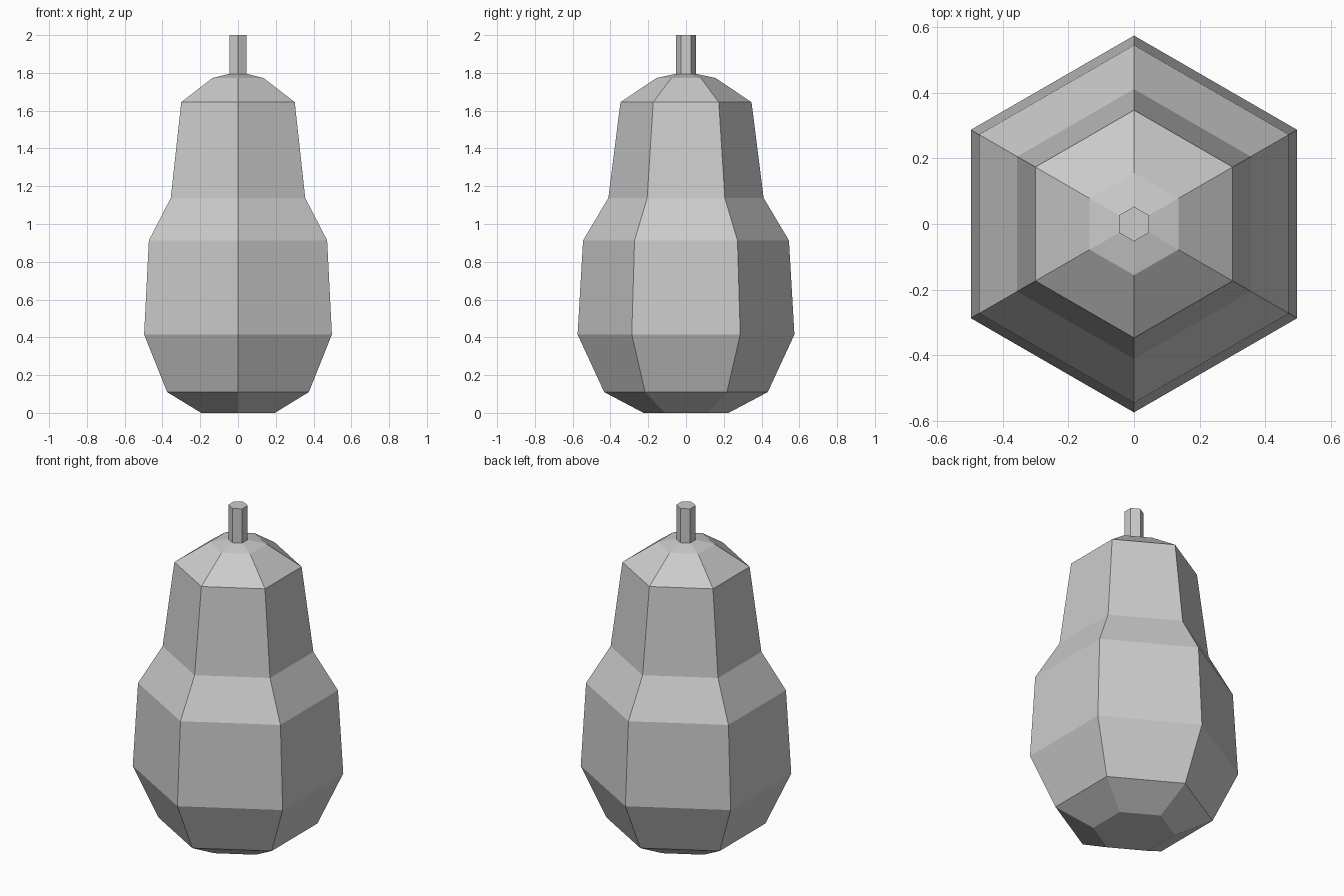
import bpy, bmesh, math

if "Cube" in bpy.data.objects:
    bpy.data.objects.remove(bpy.data.objects["Cube"])

SIDES = 6


def lathe(name, profile):
    """Six-sided solid from (radius, height) rings, corners on the y axis."""
    bm = bmesh.new()
    rings = []
    for r, z in profile:
        angles = [math.pi / 2 + i * math.tau / SIDES for i in range(SIDES)]
        rings.append([bm.verts.new((r * math.cos(a), r * math.sin(a), z)) for a in angles])
    for low, high in zip(rings, rings[1:]):
        for i in range(SIDES):
            j = (i + 1) % SIDES
            bm.faces.new((low[i], low[j], high[j], high[i]))
    bm.faces.new(rings[0][::-1])
    bm.faces.new(rings[-1])
    mesh = bpy.data.meshes.new(name)
    bm.to_mesh(mesh)
    bm.free()
    obj = bpy.data.objects.new(name, mesh)
    bpy.context.collection.objects.link(obj)
    return obj


# Pear-shaped body with the stem rising from its top
lathe("gourd_with_stem", [
    (0.225, 0.0), (0.433, 0.11), (0.574, 0.415), (0.545, 0.913),
    (0.411, 1.138), (0.347, 1.645), (0.156, 1.773),
    (0.053, 1.795), (0.053, 2.0),
])
